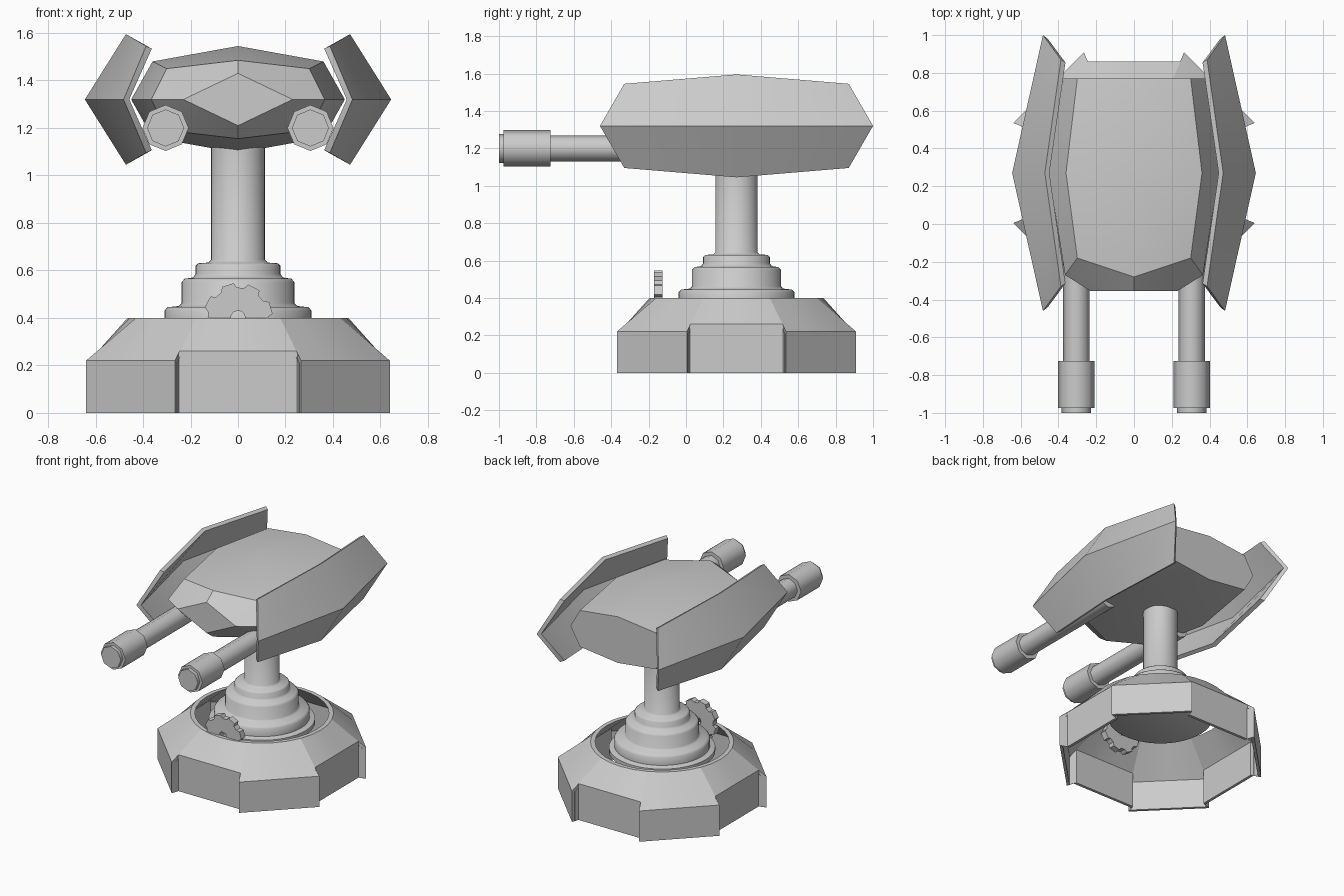
import bpy, bmesh
from math import sin, cos, tan, pi, radians

cube = bpy.data.objects.get("Cube")
if cube:
    bpy.data.objects.remove(cube, do_unlink=True)

grey = bpy.data.materials.new("plain_grey")
grey.use_nodes = True
colour = (0.6, 0.6, 0.6, 1)
grey.diffuse_color = colour
grey.node_tree.nodes["Principled BSDF"].inputs["Base Color"].default_value = colour

AXIS_Y = 0.27   # centre of the stand
HEAD_Z = 1.32   # mid height of the head


def finish(name, bm, angle=30):
    bmesh.ops.remove_doubles(bm, verts=bm.verts, dist=0.0005)
    bmesh.ops.recalc_face_normals(bm, faces=bm.faces)
    mesh = bpy.data.meshes.new(name)
    bm.to_mesh(mesh)
    bm.free()
    mesh.materials.append(grey)
    obj = bpy.data.objects.new(name, mesh)
    bpy.context.collection.objects.link(obj)
    bpy.ops.object.select_all(action="DESELECT")
    obj.select_set(True)
    bpy.context.view_layer.objects.active = obj
    bpy.ops.object.shade_smooth_by_angle(angle=radians(angle))


def loft(name, rings, loop=False, angle=30):
    """Skin closed rings of equal point count; cap the ends unless looped."""
    bm = bmesh.new()
    rows = [[bm.verts.new(p) for p in ring] for ring in rings]
    n = len(rows[0])
    pairs = list(zip(rows, rows[1:])) + ([(rows[-1], rows[0])] if loop else [])
    for a, b in pairs:
        for i in range(n):
            j = (i + 1) % n
            bm.faces.new((a[i], a[j], b[j], b[i]))
    if not loop:
        bm.faces.new(rows[0])
        bm.faces.new(rows[-1])
    finish(name, bm, angle)


def circle(r, z, n=48):
    return [(r * cos(2 * pi * i / n), AXIS_Y + r * sin(2 * pi * i / n), z) for i in range(n)]


# Hollow octagonal base: four axis-facing sides are set back
STEPS = 4


def base_ring(kind, z=0.0, r=0.0, inset=0.0):
    pts = []
    for side in range(8):
        recessed = side % 2 == 0
        apothem = (0.59 if recessed else 0.64) - inset
        half = (0.25 if recessed else 0.265) - inset * tan(pi / 8)
        mid = side * pi / 4
        for i in range(STEPS + 1):
            t = i / STEPS * 2 - 1
            if kind == "round":
                a = mid + t * pi / 8
                pts.append((r * cos(a), AXIS_Y + r * sin(a), z))
            else:
                u = t * half
                top = (0.26 if recessed else 0.22) - inset * 0.5
                pts.append((apothem * cos(mid) - u * sin(mid),
                            AXIS_Y + apothem * sin(mid) + u * cos(mid),
                            top if kind == "wall_top" else z))
    return pts


loft("base_shell", [
    base_ring("wall"), base_ring("wall_top"),
    base_ring("round", 0.40, 0.465), base_ring("round", 0.40, 0.435),
    base_ring("wall_top", inset=0.02), base_ring("wall", inset=0.02)],
    loop=True, angle=40)

# Stepped pedestal and column, turned around the stand axis
profile = [(0.33, 0.325), (0.345, 0.335), (0.345, 0.365), (0.31, 0.375), (0.31, 0.43),
           (0.297, 0.445), (0.25, 0.45), (0.238, 0.462), (0.238, 0.55), (0.225, 0.565),
           (0.19, 0.57), (0.178, 0.585), (0.178, 0.62), (0.168, 0.63), (0.125, 0.633),
           (0.113, 0.645), (0.113, 1.2)]
loft("pedestal_column", [circle(r, z) for r, z in profile], angle=50)


# Small cog standing in the rim
def cog_ring(y, bore=False):
    pts = []
    for tooth in range(8):
        for k, r in enumerate((0.147, 0.147, 0.128, 0.128)):
            a = (tooth + (0.0, 0.45, 0.6, 0.9)[k]) * pi / 4 + 0.12
            r = 0.03 if bore else r
            pts.append((r * cos(a), y, 0.40 + r * sin(a)))
    return pts


loft("rim_cog", [cog_ring(-0.17), cog_ring(-0.125), cog_ring(-0.125, True),
                 cog_ring(-0.17, True)], loop=True)


# Faceted head: eight-point sections, given as (half width, y, height) of side, shoulder, ridge
def head_section(side, shoulder, ridge):
    pts = [(x, y, HEAD_Z + h) for x, y, h in (side, shoulder, ridge)]
    pts += [(-shoulder[0], shoulder[1], HEAD_Z + shoulder[2]),
            (-side[0], side[1], HEAD_Z)]
    pts += [(x, y, 2 * HEAD_Z - z) for x, y, z in reversed(pts[1:4])]
    return pts


loft("head_body", [
    head_section((0.23, -0.355, 0), (0.115, -0.355, 0.055), (0, -0.355, 0.11)),
    head_section((0.365, -0.27, 0), (0.30, -0.18, 0.13), (0, -0.28, 0.165)),
    head_section((0.45, 0.27, 0), (0.36, 0.27, 0.16), (0, 0.27, 0.225)),
    head_section((0.375, 0.77, 0), (0.30, 0.77, 0.13), (0, 0.77, 0.165))], angle=25)


# Side armour: a folded plate, its inner skin drawn in so the rim slopes inwards
def armour(side, name):
    def skin(dx, shrink):
        rows = []
        for level in (-1, 0, 1):
            row = []
            for end in (-1, 0, 1):
                if level:
                    x, y, h = (0.472, 0, 0.275) if end == 0 else (0.387, 0.60, 0.225)
                else:
                    x, y, h = (0.645, 0, 0) if end == 0 else (0.482, 0.73, 0)
                row.append(bm.verts.new((side * (x - dx), AXIS_Y + end * y * shrink,
                                         HEAD_Z + level * h * (2 * shrink - 1))))
            rows.append(row)
        return rows

    bm = bmesh.new()
    outer, inner = skin(0, 1), skin(0.024, 0.975)
    for grid in (outer, inner):
        for a, b in zip(grid, grid[1:]):
            for i in range(2):
                bm.faces.new((a[i], a[i + 1], b[i + 1], b[i]))
    rim = [(0, 0), (0, 1), (0, 2), (1, 2), (2, 2), (2, 1), (2, 0), (1, 0)]
    for (a, b), (c, d) in zip(rim, rim[1:] + rim[:1]):
        bm.faces.new((outer[a][b], outer[c][d], inner[c][d], inner[a][b]))
    finish(name, bm, 30)


# Octagonal gun barrel with a thicker muzzle
def barrel(x, name):
    rings = []
    for r, y in ((0.07, 0.1), (0.07, -0.725), (0.097, -0.725), (0.097, -0.975),
                 (0.078, -0.975), (0.078, -1.0)):
        rings.append([(x + r * cos(i * pi / 4), y, 1.2 + r * sin(i * pi / 4))
                      for i in range(8)])
    loft(name, rings, angle=50)


for side, label in ((1, "left"), (-1, "right")):
    armour(side, label + "_armour")
    barrel(side * 0.305, label + "_barrel")
